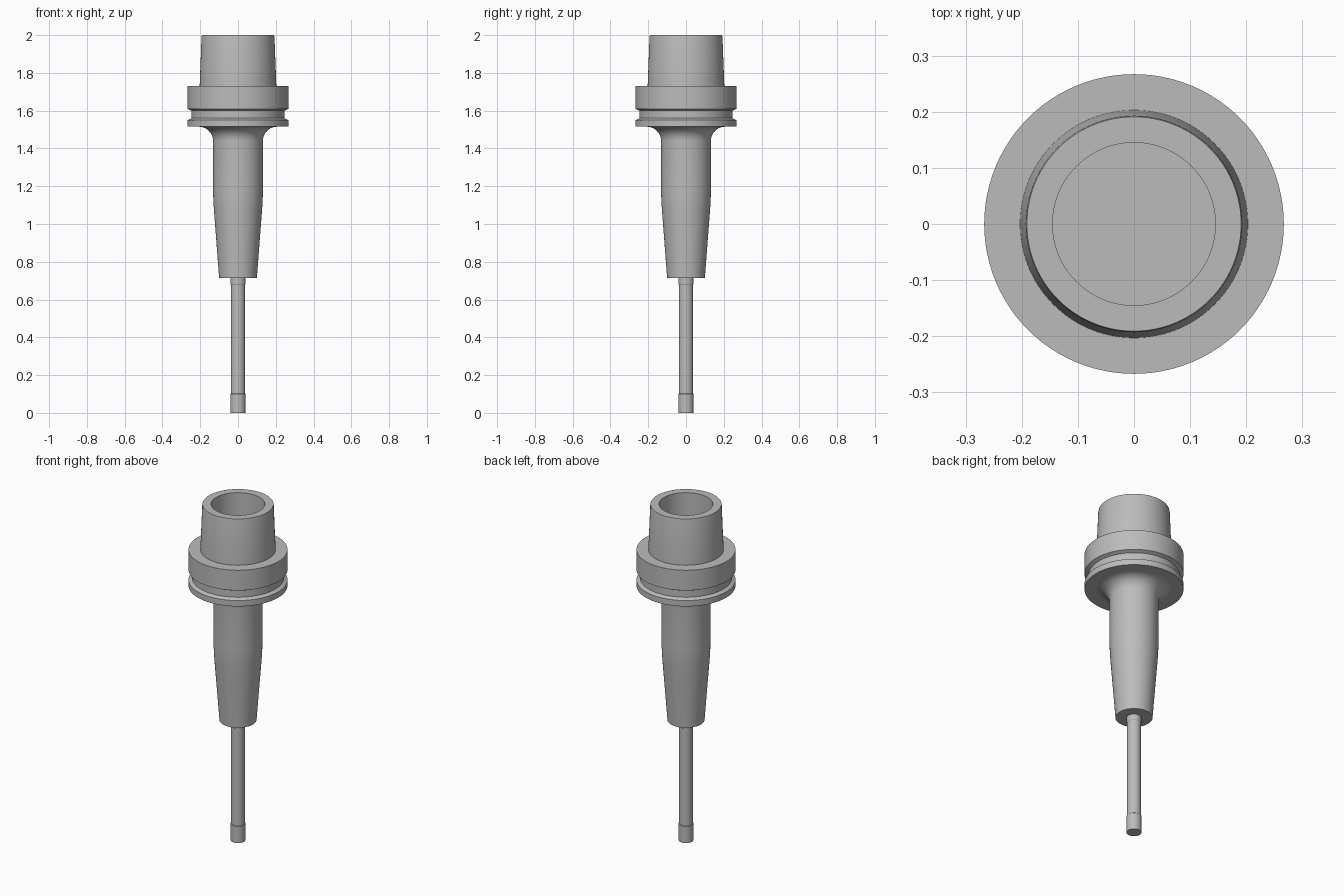
import bpy, bmesh
from math import pi, sin, cos, radians

cube = bpy.data.objects.get("Cube")
if cube:
    bpy.data.objects.remove(cube, do_unlink=True)

steel = bpy.data.materials.new("steel grey")
steel.use_nodes = True
grey = (0.5, 0.5, 0.5, 1)
steel.diffuse_color = grey
steel.node_tree.nodes["Principled BSDF"].inputs["Base Color"].default_value = grey


def lathe(name, profile, steps=96):
    """Spin an (r, z) profile, listed from bottom to top, around the z axis."""
    bm = bmesh.new()
    verts = [bm.verts.new((r, 0, z)) for r, z in profile]
    edges = [bm.edges.new(pair) for pair in zip(verts, verts[1:])]
    bmesh.ops.spin(bm, geom=verts + edges, cent=(0, 0, 0), axis=(0, 0, 1),
                   angle=2 * pi, steps=steps, use_merge=True)
    bmesh.ops.remove_doubles(bm, verts=bm.verts, dist=1e-5)
    bmesh.ops.recalc_face_normals(bm, faces=bm.faces)
    mesh = bpy.data.meshes.new(name)
    bm.to_mesh(mesh)
    bm.free()
    mesh.materials.append(steel)
    obj = bpy.data.objects.new(name, mesh)
    bpy.context.collection.objects.link(obj)
    bpy.ops.object.select_all(action='DESELECT')
    obj.select_set(True)
    bpy.context.view_layer.objects.active = obj
    bpy.ops.object.shade_smooth_by_angle(angle=radians(25))
    return obj


# Cutting tool: tip, slightly relieved neck, shank
lathe("cutting_tool", [(0, 0), (0.04, 0), (0.04, 0.1), (0.038, 0.102),
                       (0.038, 0.68), (0.04, 0.683), (0.04, 0.72), (0, 0.72)], 64)

# Chuck body: cone, gentle blend into the straight part, fillet under the flange
p0, p1, p2 = (0.127, 1.07), (0.132, 1.135), (0.132, 1.2)
blend = [tuple((1 - t) ** 2 * a + 2 * t * (1 - t) * b + t * t * c
               for a, b, c in zip(p0, p1, p2)) for t in (i / 6 for i in range(7))]
R = 0.075
fillet = [(0.132 + R * (1 - cos(a)), 1.515 - R + R * sin(a))
          for a in (i * pi / 20 for i in range(11))]
body = [(0, 0.715), (0.1, 0.715)] + blend + fillet

# Flange with gripper groove, taper shank and open bore
flange = [(0.267, 1.515), (0.267, 1.55), (0.247, 1.56), (0.247, 1.6),
          (0.267, 1.61), (0.267, 1.73)]
shank = [(0.203, 1.73), (0.193, 1.99), (0.191, 2)]
bore = [(0.145, 2), (0.145, 1.73), (0, 1.73)]
lathe("tool_holder", body + flange + shank + bore)
